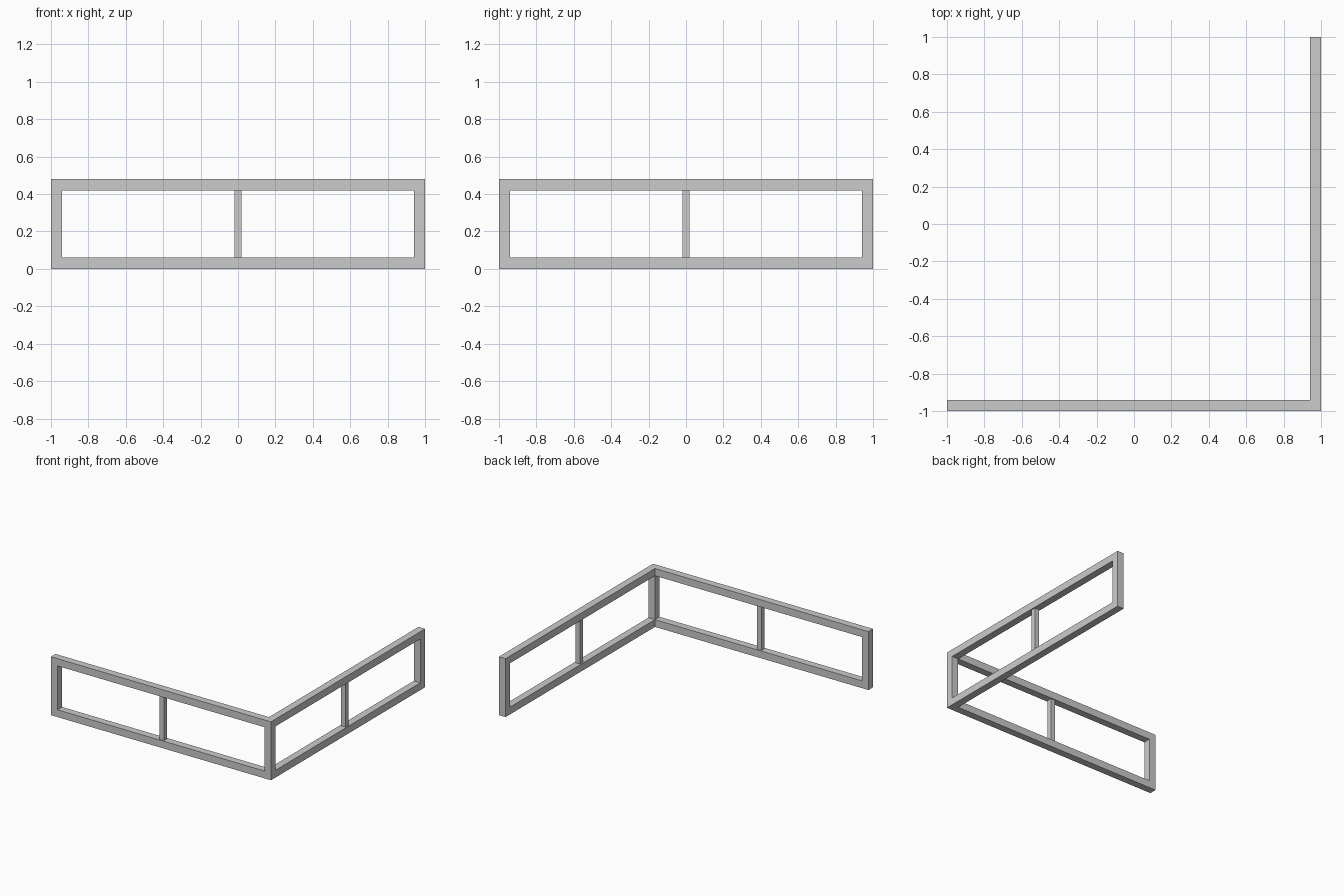
import bpy
import bmesh

if "Cube" in bpy.data.objects:
    bpy.data.objects.remove(bpy.data.objects["Cube"])

T = 0.06       # frame bar thickness
H = 0.48       # frame height
M = 0.04       # mullion thickness
MID = 1 - T / 2


def prism(name, outline, z0, z1):
    """Extrude a counter-clockwise xy outline from z0 to z1."""
    bm = bmesh.new()
    face = bm.faces.new([bm.verts.new((x, y, z0)) for x, y in outline])
    top = bmesh.ops.extrude_face_region(bm, geom=[face])["geom"]
    verts = [v for v in top if isinstance(v, bmesh.types.BMVert)]
    bmesh.ops.translate(bm, verts=verts, vec=(0, 0, z1 - z0))
    # put the starting face back if the extrusion consumed it
    if len(bm.faces) < len(outline) + 2:
        bm.faces.new([v for v in bm.verts if v not in verts])
    bmesh.ops.recalc_face_normals(bm, faces=bm.faces)
    mesh = bpy.data.meshes.new(name)
    bm.to_mesh(mesh)
    bm.free()
    obj = bpy.data.objects.new(name, mesh)
    bpy.context.collection.objects.link(obj)
    return obj


def upright(name, x, y, size):
    s = size / 2
    outline = [(x - s, y - s), (x + s, y - s), (x + s, y + s), (x - s, y + s)]
    return prism(name, outline, T, H - T)


# L-shaped rails along the front and right sides
corner = [(-1, -1), (1, -1), (1, 1), (1 - T, 1), (1 - T, -1 + T), (-1, -1 + T)]
prism("bottom_rail", corner, 0, T)
prism("top_rail", corner, H - T, H)

# end posts and shared corner post
upright("front_end_post", -MID, -MID, T)
upright("corner_post", MID, -MID, T)
upright("right_end_post", MID, MID, T)

# thinner mullions centred in each panel
upright("front_mullion", 0, -MID, M)
upright("right_mullion", MID, 0, M)
